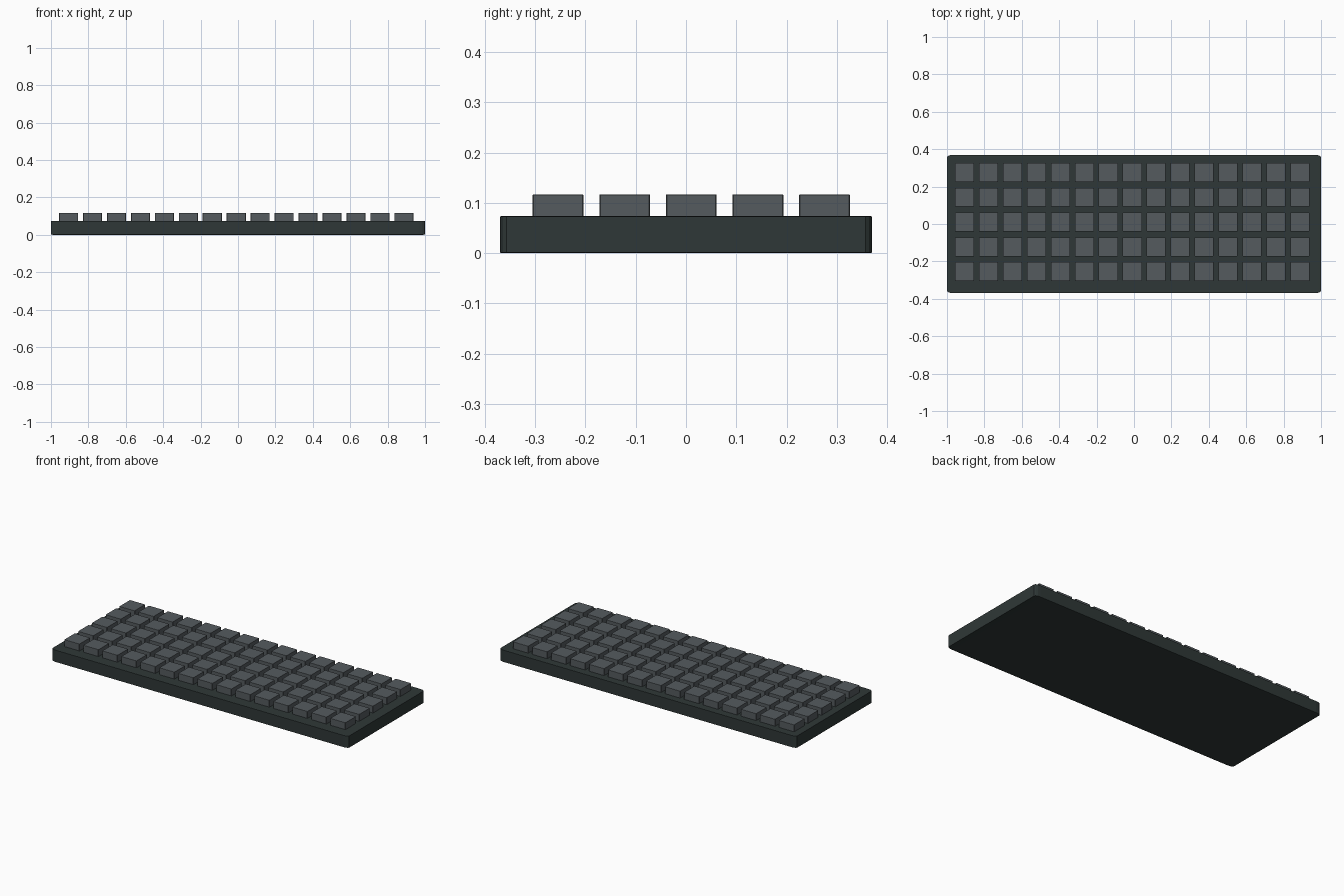
import bpy
import bmesh
from mathutils import Matrix, Vector

old = bpy.data.objects.get("Cube")
if old:
    bpy.data.objects.remove(old, do_unlink=True)


def make_material(name, rgb):
    mat = bpy.data.materials.new(name)
    mat.use_nodes = True
    color = (*rgb, 1)
    mat.diffuse_color = color
    mat.node_tree.nodes["Principled BSDF"].inputs["Base Color"].default_value = color
    return mat


def rounded_block(name, size, bottom_centre, bevel, segments, mat):
    """Unit cube, bevelled and then stretched to size, resting on bottom_centre."""
    bm = bmesh.new()
    bmesh.ops.create_cube(bm, size=1)
    bmesh.ops.bevel(bm, geom=bm.edges[:], offset=bevel, segments=segments,
                    profile=0.5, affect='EDGES')
    bmesh.ops.transform(bm, matrix=Matrix.Diagonal((*size, 1)), verts=bm.verts)
    bmesh.ops.translate(bm, vec=Vector((0, 0, size[2] / 2)), verts=bm.verts)
    mesh = bpy.data.meshes.new(name)
    bm.to_mesh(mesh)
    bm.free()
    mesh.materials.append(mat)
    obj = bpy.data.objects.new(name, mesh)
    obj.location = bottom_centre
    bpy.context.collection.objects.link(obj)
    return obj


def repeat(obj, name, count, step):
    mod = obj.modifiers.new(name, 'ARRAY')
    mod.use_relative_offset = False
    mod.use_constant_offset = True
    mod.constant_offset_displace = step
    mod.count = count


case_color = make_material("dark green grey", (0.028, 0.039, 0.038))
key_color = make_material("slate grey", (0.09, 0.104, 0.114))

# Case: a flat slab with rounded corners
CASE_TOP = 0.074
rounded_block("case", (2, 0.74, CASE_TOP), (0, 0, 0), 0.017, 3, case_color)

# Keys: one cap repeated over a grid of columns and rows
COLUMNS, ROWS = 15, 5
PITCH_X, PITCH_Y = 0.128, 0.1325
first = (-0.0095 - PITCH_X * (COLUMNS - 1) / 2,
         0.0105 - PITCH_Y * (ROWS - 1) / 2, CASE_TOP - 0.01)
keys = rounded_block("keys", (0.102, 0.101, 0.053), first, 0.02, 1, key_color)
repeat(keys, "columns", COLUMNS, (PITCH_X, 0, 0))
repeat(keys, "rows", ROWS, (0, PITCH_Y, 0))
